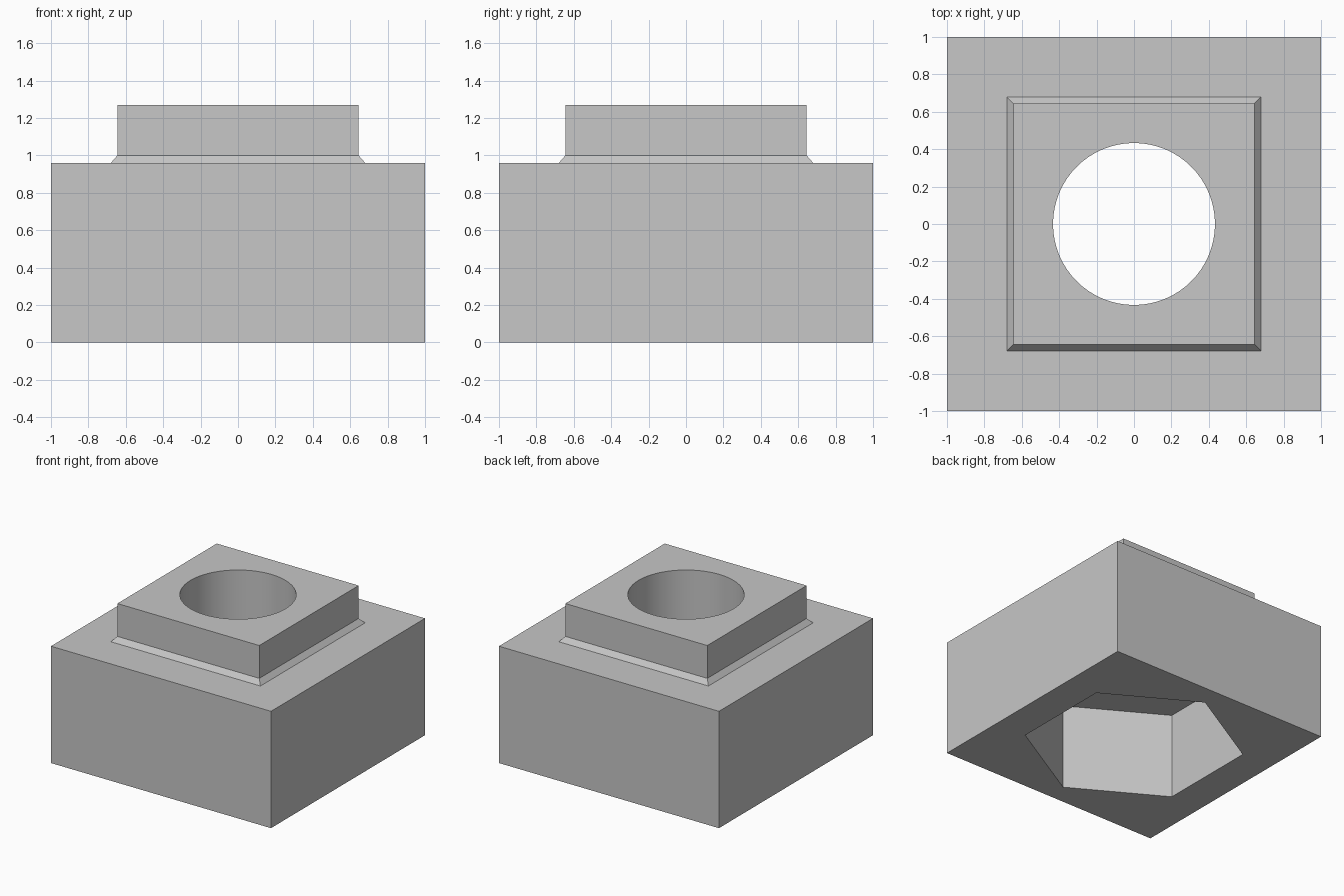
import bpy, bmesh, math

if "Cube" in bpy.data.objects:
    bpy.data.objects.remove(bpy.data.objects["Cube"])

BASE_TOP, FLARE_TOP, COLLAR_TOP = 0.96, 1.0, 1.27
POCKET_DEPTH = 0.707

grey = bpy.data.materials.new("plain grey")
grey.use_nodes = True
colour = (0.57, 0.57, 0.57, 1)
grey.diffuse_color = colour
grey.node_tree.nodes["Principled BSDF"].inputs["Base Color"].default_value = colour


def finish(name, bm):
    bmesh.ops.recalc_face_normals(bm, faces=bm.faces)
    mesh = bpy.data.meshes.new(name)
    bm.to_mesh(mesh)
    bm.free()
    mesh.materials.append(grey)
    obj = bpy.data.objects.new(name, mesh)
    bpy.context.collection.objects.link(obj)
    return obj


def stacked_block(name, levels):
    """Square block whose half width changes from level to level."""
    bm = bmesh.new()
    rings = [[bm.verts.new((sx * h, sy * h, z))
              for sx, sy in ((-1, -1), (1, -1), (1, 1), (-1, 1))]
             for h, z in levels]
    for low, high in zip(rings, rings[1:]):
        for i in range(4):
            j = (i + 1) % 4
            bm.faces.new((low[i], low[j], high[j], high[i]))
    bm.faces.new(rings[0])
    bm.faces.new(rings[-1])
    return finish(name, bm)


def prism(name, sides, radius, bottom, top, turn=0):
    """Upright regular prism with its first corner at the angle turn."""
    bm = bmesh.new()
    ring = [bm.verts.new((radius * math.cos(a), radius * math.sin(a), bottom))
            for a in (turn + math.tau * i / sides for i in range(sides))]
    face = bm.faces.new(ring)
    grown = bmesh.ops.extrude_face_region(bm, geom=[face])["geom"]
    bmesh.ops.translate(bm, vec=(0, 0, top - bottom),
                        verts=[v for v in grown if isinstance(v, bmesh.types.BMVert)])
    return finish(name, bm)


# Wide base, sloped flare and square collar in one solid
block = stacked_block("stepped_block", [(1, 0), (1, BASE_TOP), (0.68, BASE_TOP),
                                        (0.645, FLARE_TOP), (0.645, COLLAR_TOP)])

# Hexagonal pocket underneath and round hole through the collar
cutters = [prism("hex_pocket_cutter", 6, 0.832, -0.2, POCKET_DEPTH, math.radians(30)),
           prism("round_hole_cutter", 64, 0.433, 0.3, COLLAR_TOP + 0.2)]
for cutter in cutters:
    cut = block.modifiers.new(cutter.name, 'BOOLEAN')
    cut.operation = 'DIFFERENCE'
    cut.solver = 'EXACT'
    cut.object = cutter

# Bake the cuts, then drop the cutters
bpy.ops.object.select_all(action='DESELECT')
block.select_set(True)
bpy.context.view_layer.objects.active = block
for cutter in cutters:
    bpy.ops.object.modifier_apply(modifier=cutter.name)
    bpy.data.objects.remove(cutter)
bpy.ops.object.shade_smooth_by_angle(angle=math.radians(20))
